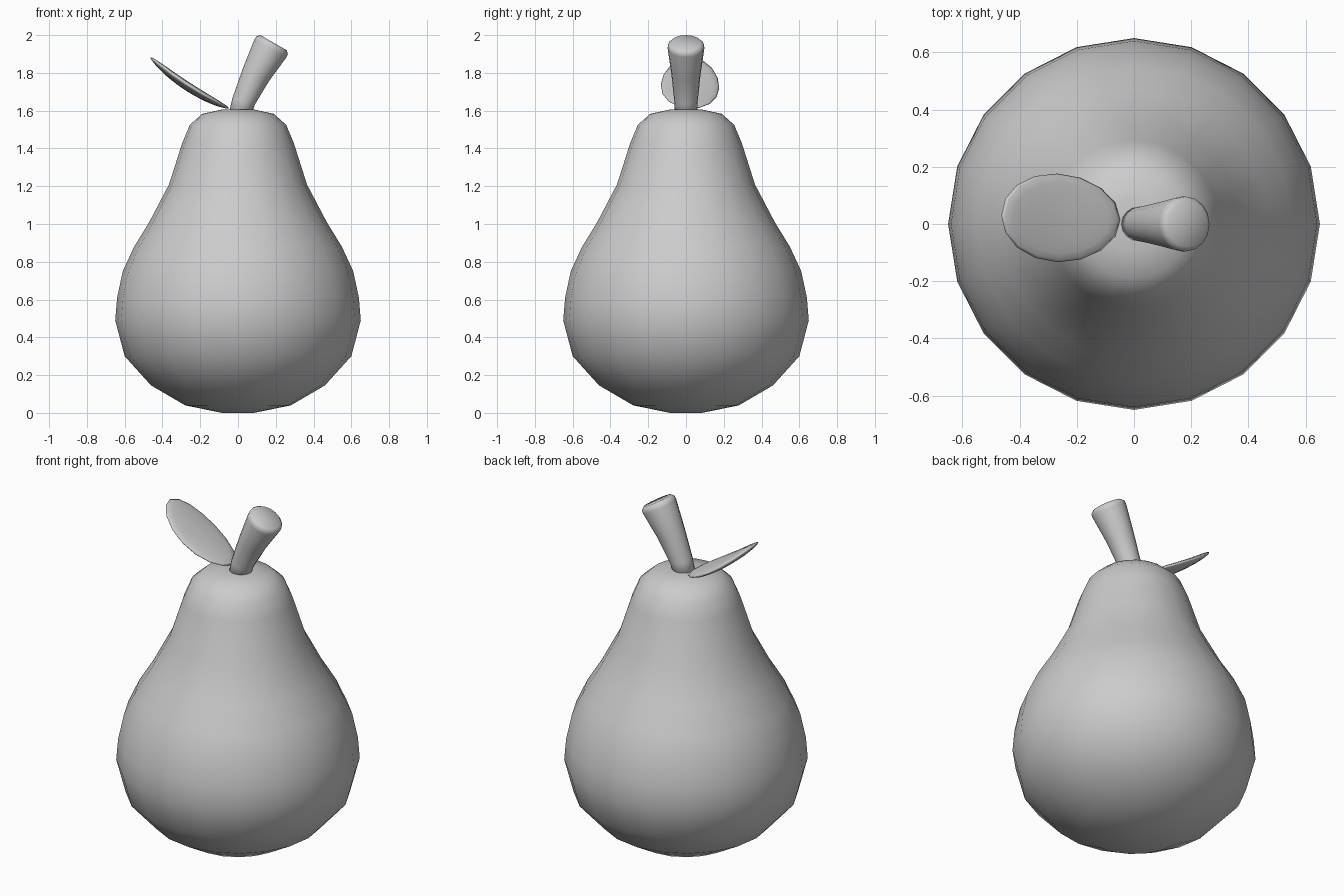
import bpy, bmesh
from math import cos, sin, pi, radians
from mathutils import Vector, Matrix

if "Cube" in bpy.data.objects:
    bpy.data.objects.remove(bpy.data.objects["Cube"])


def make_object(name, bm, sharp_angle=None):
    bmesh.ops.recalc_face_normals(bm, faces=bm.faces)
    for f in bm.faces:
        f.smooth = True
    mesh = bpy.data.meshes.new(name)
    bm.to_mesh(mesh)
    bm.free()
    obj = bpy.data.objects.new(name, mesh)
    bpy.context.collection.objects.link(obj)
    return obj


def loft(name, sections, sides):
    """Skin rings of (centre, tilt about y, radius) and cap both ends with a fan."""
    bm = bmesh.new()
    rings = []
    for centre, tilt, r in sections:
        u = Vector((cos(tilt), 0, -sin(tilt)))
        v = Vector((0, 1, 0))
        rings.append([bm.verts.new(Vector(centre) + r * (cos(a) * u + sin(a) * v))
                      for a in (2 * pi * i / sides for i in range(sides))])
    for a, b in zip(rings, rings[1:]):
        for i in range(sides):
            j = (i + 1) % sides
            bm.faces.new((a[i], a[j], b[j], b[i]))
    for ring, section in ((rings[0], sections[0]), (rings[-1], sections[-1])):
        tip = bm.verts.new(section[0])
        for i in range(sides):
            bm.faces.new((ring[i], ring[(i + 1) % sides], tip))
    return make_object(name, bm)


# Pear body: revolved profile (radius, height)
profile = [(0.085, 0), (0.28, 0.04), (0.46, 0.145), (0.60, 0.30), (0.65, 0.49),
           (0.64, 0.61), (0.61, 0.75), (0.55, 0.88), (0.47, 1.01), (0.365, 1.21),
           (0.295, 1.43), (0.255, 1.525), (0.19, 1.583), (0.09, 1.605)]
loft("pear_body", [((0, 0, z), 0, r) for r, z in profile], 20)

# Stem: leaning, widening towards a softened cut end
loft("stem", [((0.005, 0, 1.56), radians(12), 0.058),
              ((0.03, 0, 1.65), radians(17), 0.062),
              ((0.095, 0, 1.79), radians(26), 0.077),
              ((0.172, 0, 1.93), radians(29), 0.097),
              ((0.181, 0, 1.947), radians(30), 0.096),
              ((0.188, 0, 1.96), radians(30), 0.08)], 16)

# Leaf: flattened sphere, curled up slightly along its length
bm = bmesh.new()
bmesh.ops.create_uvsphere(bm, u_segments=16, v_segments=10, radius=1)
for v in bm.verts:
    x, y, z = v.co
    v.co = (0.248 * x, 0.155 * y, 0.022 * z + 0.022 * (x * x - 0.5))
pose = (Matrix.Translation((-0.262, 0.022, 1.738)) @ Matrix.Rotation(radians(-2), 4, 'Z')
        @ Matrix.Rotation(radians(33), 4, 'Y') @ Matrix.Rotation(radians(-4), 4, 'X'))
bmesh.ops.transform(bm, matrix=pose, verts=bm.verts)
make_object("leaf", bm)
